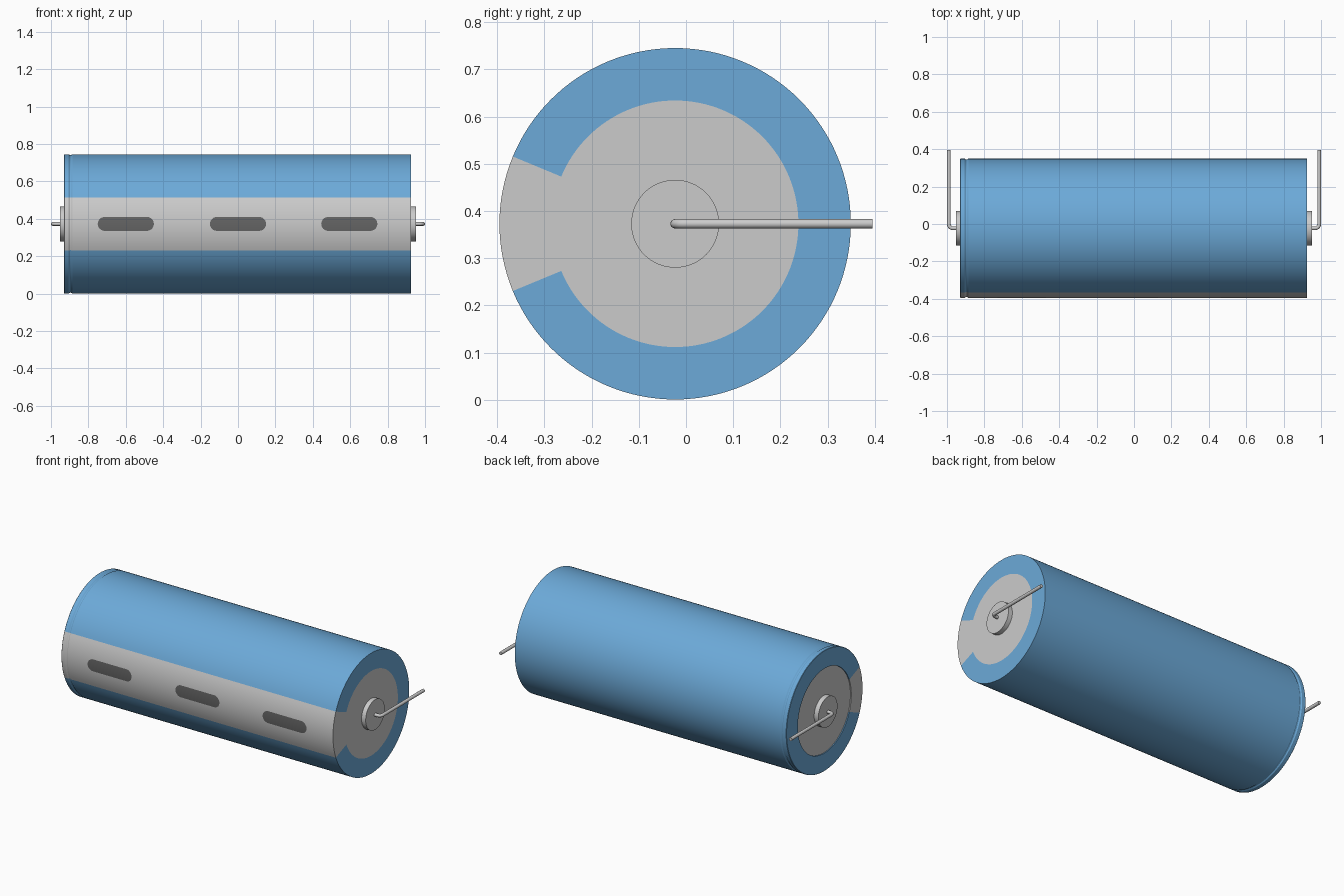
import bpy, bmesh
from math import sin, cos, pi, radians, sqrt

if "Cube" in bpy.data.objects:
    bpy.data.objects.remove(bpy.data.objects["Cube"])

CY, CZ, R = -0.023, 0.373, 0.372   # axis position and sleeve radius


def material(name, rgb):
    m = bpy.data.materials.new(name)
    m.diffuse_color = (*rgb, 1)
    m.use_nodes = True
    m.node_tree.nodes["Principled BSDF"].inputs["Base Color"].default_value = m.diffuse_color
    return m


def finish(name, bm, mat=None):
    bmesh.ops.remove_doubles(bm, verts=bm.verts, dist=1e-5)
    bmesh.ops.recalc_face_normals(bm, faces=bm.faces)
    me = bpy.data.meshes.new(name)
    bm.to_mesh(me)
    bm.free()
    ob = bpy.data.objects.new(name, me)
    bpy.context.collection.objects.link(ob)
    if mat:
        me.materials.append(mat)
    bpy.ops.object.select_all(action='DESELECT')
    ob.select_set(True)
    bpy.context.view_layer.objects.active = ob
    bpy.ops.object.shade_smooth_by_angle(angle=radians(30))
    return ob


def lathe(name, profile, a0=0, a1=360, steps=128, mat=None):
    """Turn (x, radius) points about the x axis; angle 0 faces the front."""
    bm = bmesh.new()
    rings = []
    for i in range(steps + 1):
        a = radians(a0 + (a1 - a0) * i / steps)
        rings.append([bm.verts.new((x, CY - r * cos(a), CZ + r * sin(a)))
                      for x, r in profile])
    for p, q in zip(rings, rings[1:]):
        for j in range(len(profile) - 1):
            bm.faces.new((p[j], p[j + 1], q[j + 1], q[j]))
    bmesh.ops.dissolve_degenerate(bm, dist=1e-6, edges=bm.edges)
    return finish(name, bm, mat)


blue = material("sleeve_blue", (0.15, 0.40, 0.69))
dark = material("mark_grey", (0.13, 0.13, 0.13))

# Sleeve with a shallow crimp near the left end, split into blue wrap and grey stripe
sleeve = [(0.925, 0.261), (0.925, R), (-0.886, R), (-0.892, R - 0.004),
          (-0.899, R - 0.004), (-0.905, R), (-0.928, R), (-0.93, R - 0.002),
          (-0.93, 0.261), (-0.922, 0.261)]
lathe("blue_sleeve", sleeve, 22.5, 337.5, 112, blue)
lathe("polarity_stripe", sleeve, -22.5, 22.5, 16)

# Inner can showing at both ends
lathe("inner_can", [(-0.924, 0), (-0.924, 0.261), (0.925, 0.261), (0.925, 0)])

# Dark rounded marks wrapped onto the stripe
H, HALF, ROWS = 0.037, 0.113, 24
for n, cx in enumerate((-0.6, 0, 0.595)):
    bm = bmesh.new()
    rows = []
    for i in range(ROWS + 1):
        z = H * sin(pi * (i / ROWS - 0.5))
        w = HALF + sqrt(max(0, H * H - z * z))
        y = CY - sqrt((R + 0.0008) ** 2 - z * z)
        rows.append([bm.verts.new((cx + s * w, y, CZ + z)) for s in (-1, 1)])
    for p, q in zip(rows, rows[1:]):
        bm.faces.new((p[0], p[1], q[1], q[0]))
    finish(f"minus_mark_{n + 1}", bm, dark)

# End bosses and bent wire leads, one per side
for side, s in (("left", -1), ("right", 1)):
    lathe(side + "_boss", [(s * 0.915, 0), (s * 0.915, 0.093),
                           (s * 0.953, 0.093), (s * 0.953, 0)], steps=64)
    bend = 0.022
    path = [(0.94, CY)]
    path += [(0.99 - bend + bend * sin(t * pi / 16), CY + bend - bend * cos(t * pi / 16))
             for t in range(9)]
    path += [(0.99, 0.395)]
    cu = bpy.data.curves.new(side + "_lead", 'CURVE')
    cu.dimensions = '3D'
    cu.bevel_depth = 0.01
    cu.bevel_resolution = 6
    cu.use_fill_caps = True
    sp = cu.splines.new('POLY')
    sp.points.add(len(path) - 1)
    for pt, (x, y) in zip(sp.points, path):
        pt.co = (s * x, y, CZ, 1)
    sp.use_smooth = True
    bpy.context.collection.objects.link(bpy.data.objects.new(side + "_lead", cu))
